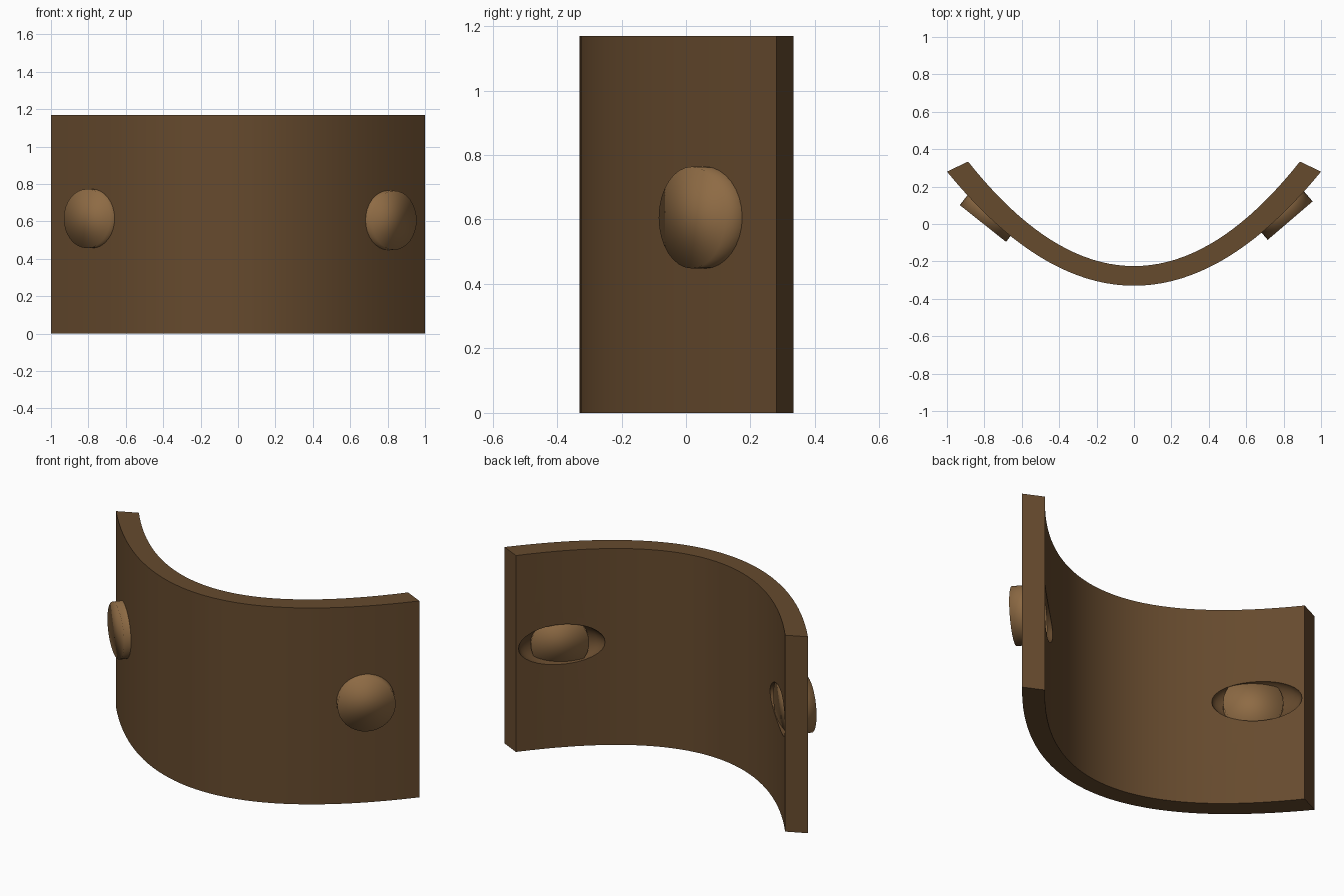
import bpy, bmesh, math
from mathutils import Vector, Matrix

if "Cube" in bpy.data.objects:
    bpy.data.objects.remove(bpy.data.objects["Cube"])

H = 1.17
N = 40


def material(name, color):
    m = bpy.data.materials.new(name)
    m.diffuse_color = (*color, 1)
    m.use_nodes = True
    m.node_tree.nodes["Principled BSDF"].inputs["Base Color"].default_value = m.diffuse_color
    return m


def make_object(name, bm, mat=None):
    bmesh.ops.recalc_face_normals(bm, faces=bm.faces)
    me = bpy.data.meshes.new(name)
    bm.to_mesh(me)
    bm.free()
    ob = bpy.data.objects.new(name, me)
    bpy.context.collection.objects.link(ob)
    if mat:
        me.materials.append(mat)
    return ob


dark_wood = material("dark_wood", (0.133, 0.069, 0.027))
light_wood = material("light_wood", (0.27, 0.146, 0.058))

# Curved plate: outer and inner parabolas closed into one profile, extruded up
outer, inner = [], []
for i in range(N + 1):
    t = -1 + 2 * i / N
    outer.append((t, -0.33 + 0.61 * t * t))
    x = 0.887 * t
    inner.append((x, -0.225 + 0.71 * x * x))
bm = bmesh.new()
face = bm.faces.new([bm.verts.new((x, y, 0)) for x, y in outer + inner[::-1]])
ext = bmesh.ops.extrude_face_region(bm, geom=[face])
bmesh.ops.translate(bm, vec=(0, 0, H),
                    verts=[v for v in ext["geom"] if isinstance(v, bmesh.types.BMVert)])
plate = make_object("curved_plate", bm, dark_wood)

# Oval recesses in the inner face
for side in (-1, 1):
    bm = bmesh.new()
    bmesh.ops.create_uvsphere(bm, u_segments=32, v_segments=16, radius=1)
    m = (Matrix.Translation((side * 0.712, 0.153, 0.613))
         @ Matrix.Rotation(side * math.radians(45.3), 4, 'Z')
         @ Matrix.Diagonal((0.238, 0.092, 0.12, 1)))
    bmesh.ops.transform(bm, matrix=m, verts=bm.verts)
    cutter = make_object("recess_cutter", bm)
    cutter.hide_render = True
    mod = plate.modifiers.new("recess", 'BOOLEAN')
    mod.operation = 'DIFFERENCE'
    mod.solver = 'EXACT'
    mod.object = cutter
    bpy.context.view_layer.objects.active = plate
    bpy.ops.object.modifier_apply(modifier=mod.name)
    bpy.data.objects.remove(cutter)

bpy.ops.object.select_all(action='DESELECT')
plate.select_set(True)
bpy.context.view_layer.objects.active = plate
bpy.ops.object.shade_smooth_by_angle(angle=math.radians(30))


# Round studs set through the plate, axis along the wall normal
def stud(name, face_center, axis):
    axis = Vector(axis).normalized()
    length = 0.15
    bm = bmesh.new()
    bmesh.ops.create_cone(bm, cap_ends=True, segments=32, radius1=0.158,
                          radius2=0.158, depth=length)
    m = (Matrix.Translation(Vector(face_center) - axis * length / 2)
         @ axis.to_track_quat('Z', 'Y').to_matrix().to_4x4())
    bmesh.ops.transform(bm, matrix=m, verts=bm.verts)
    for f in bm.faces:
        f.smooth = True
    return make_object(name, bm, light_wood)


stud("left_stud", (-0.808, 0.003, 0.615), (-0.62, -0.78, 0))
stud("right_stud", (0.835, 0.018, 0.606), (0.65, -0.76, 0))
